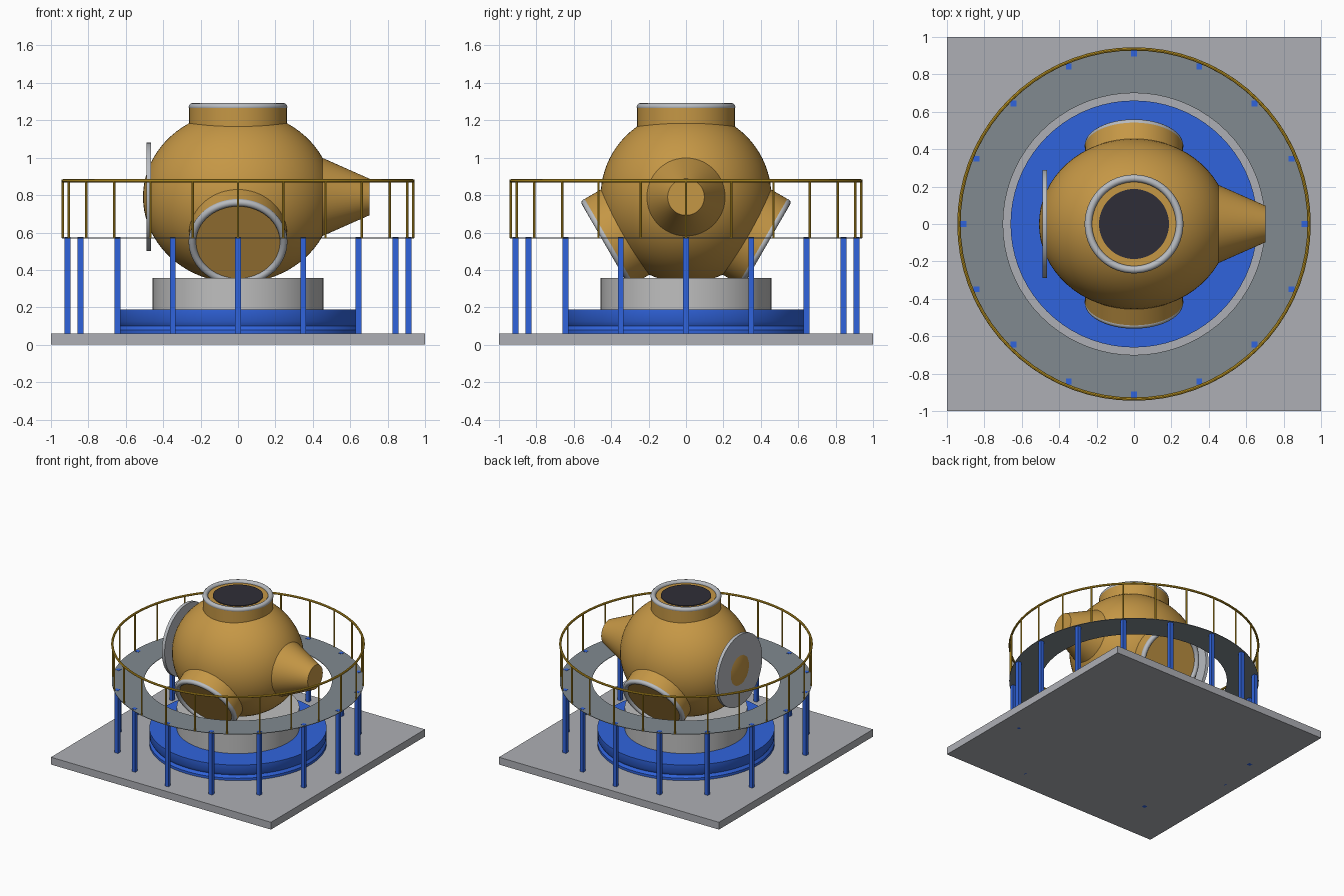
import bpy, bmesh, math
from mathutils import Matrix, Vector

old = bpy.data.objects.get("Cube")
if old:
    bpy.data.objects.remove(old, do_unlink=True)


def material(name, rgb):
    m = bpy.data.materials.new(name)
    m.use_nodes = True
    m.diffuse_color = (*rgb, 1)
    m.node_tree.nodes["Principled BSDF"].inputs["Base Color"].default_value = (*rgb, 1)
    return m


brass = material("brass", (0.56, 0.31, 0.06))
concrete = material("light grey", (0.42, 0.43, 0.46))
deck_grey = material("deck grey", (0.22, 0.255, 0.28))
blue = material("blue", (0.03, 0.127, 0.72))
dark = material("dark glass", (0.028, 0.027, 0.038))
gold = material("rail yellow", (0.61, 0.36, 0.02))
steel = material("steel", (0.48, 0.5, 0.53))
drum_grey = material("drum grey", (0.52, 0.52, 0.52))


def finish(bm, name, mat, smooth=True):
    bmesh.ops.remove_doubles(bm, verts=bm.verts, dist=1e-5)
    bmesh.ops.recalc_face_normals(bm, faces=bm.faces)
    me = bpy.data.meshes.new(name)
    bm.to_mesh(me)
    bm.free()
    me.materials.append(mat)
    ob = bpy.data.objects.new(name, me)
    bpy.context.collection.objects.link(ob)
    if smooth:
        bpy.ops.object.select_all(action="DESELECT")
        ob.select_set(True)
        bpy.context.view_layer.objects.active = ob
        bpy.ops.object.shade_smooth_by_angle(angle=math.radians(35))
    return ob


def lathe(name, profile, mat, place=Matrix(), steps=72):
    """Spin (radius, height) points about z, then move the result into place."""
    bm = bmesh.new()
    verts = [bm.verts.new((r, 0, z)) for r, z in profile]
    edges = [bm.edges.new(pair) for pair in zip(verts, verts[1:])]
    bmesh.ops.spin(bm, geom=verts + edges, cent=(0, 0, 0), axis=(0, 0, 1),
                   angle=math.tau, steps=steps, use_merge=False)
    bm.transform(place)
    return finish(bm, name, mat)


def disc(name, r, z0, z1, mat, place=Matrix(), r_top=None):
    return lathe(name, [(0, z0), (r, z0), (r_top or r, z1), (0, z1)], mat, place)


def ring(name, radius, tube, z, mat, place=Matrix(), sides=12):
    pts = [(radius + tube * math.cos(math.tau * i / sides),
            z + tube * math.sin(math.tau * i / sides)) for i in range(sides + 1)]
    return lathe(name, pts, mat, place)


def box(bm, size, centre):
    bmesh.ops.create_cube(bm, size=1, matrix=Matrix.Translation(centre) @ Matrix.Diagonal((*size, 1)))


def around(count, radius):
    for i in range(count):
        a = math.tau * i / count
        yield radius * math.cos(a), radius * math.sin(a)


# Base slab, blue plinth with a shallow groove, and drum
bm = bmesh.new()
box(bm, (2, 2, 0.06), (0, 0, 0.03))
finish(bm, "base_slab", concrete, smooth=False)
lathe("plinth", [(0, 0.05), (0.66, 0.05), (0.66, 0.08), (0.645, 0.1),
                 (0.66, 0.125), (0.66, 0.188), (0, 0.188)], blue)
disc("drum", 0.457, 0.18, 0.358, drum_grey)

# Main vessel, an ellipsoid slightly longer along x
centre = Matrix.Translation((0, 0, 0.79))
bm = bmesh.new()
bmesh.ops.create_uvsphere(bm, u_segments=64, v_segments=40, radius=1,
                          matrix=centre @ Matrix.Diagonal((0.508, 0.457, 0.46, 1)))
finish(bm, "vessel", brass)

# Top neck and the two ports tilted downwards, each with a steel rim
directions = {
    "top_neck": Vector((0, 0, 1)),
    "front_port": Vector((0, -math.cos(math.pi / 6), -0.5)),
    "back_port": Vector((0, math.cos(math.pi / 6), -0.5)),
}
for name, d in directions.items():
    place = centre @ d.to_track_quat("Z", "Y").to_matrix().to_4x4()
    disc(name, 0.262, 0.25, 0.482, brass, place)
    ring(name + "_rim", 0.244, 0.02, 0.482, steel, place)
disc("top_window", 0.187, 1.27, 1.277, dark)

# Side nozzle and the flange on the opposite side
side = centre @ Matrix.Rotation(math.pi / 2, 4, "Y")
disc("left_nozzle", 0.214, 0.44, 0.702, brass, side, r_top=0.098)
disc("right_flange", 0.29, -0.49, -0.464, steel, side)

# Round walkway on square posts
lathe("walkway", [(0.70, 0.569), (0.94, 0.569), (0.94, 0.573),
                  (0.70, 0.573), (0.70, 0.569)], deck_grey)
bm = bmesh.new()
for x, y in around(16, 0.912):
    box(bm, (0.031, 0.031, 0.575), (x, y, 0.2875))
finish(bm, "walkway_posts", blue, smooth=False)

# Handrail
ring("handrail", 0.936, 0.009, 0.876, gold, sides=8)
bm = bmesh.new()
for x, y in around(24, 0.936):
    bmesh.ops.create_cone(bm, cap_ends=True, segments=8, radius1=0.0065, radius2=0.0065,
                          depth=0.305, matrix=Matrix.Translation((x, y, 0.7225)))
finish(bm, "handrail_posts", gold)
